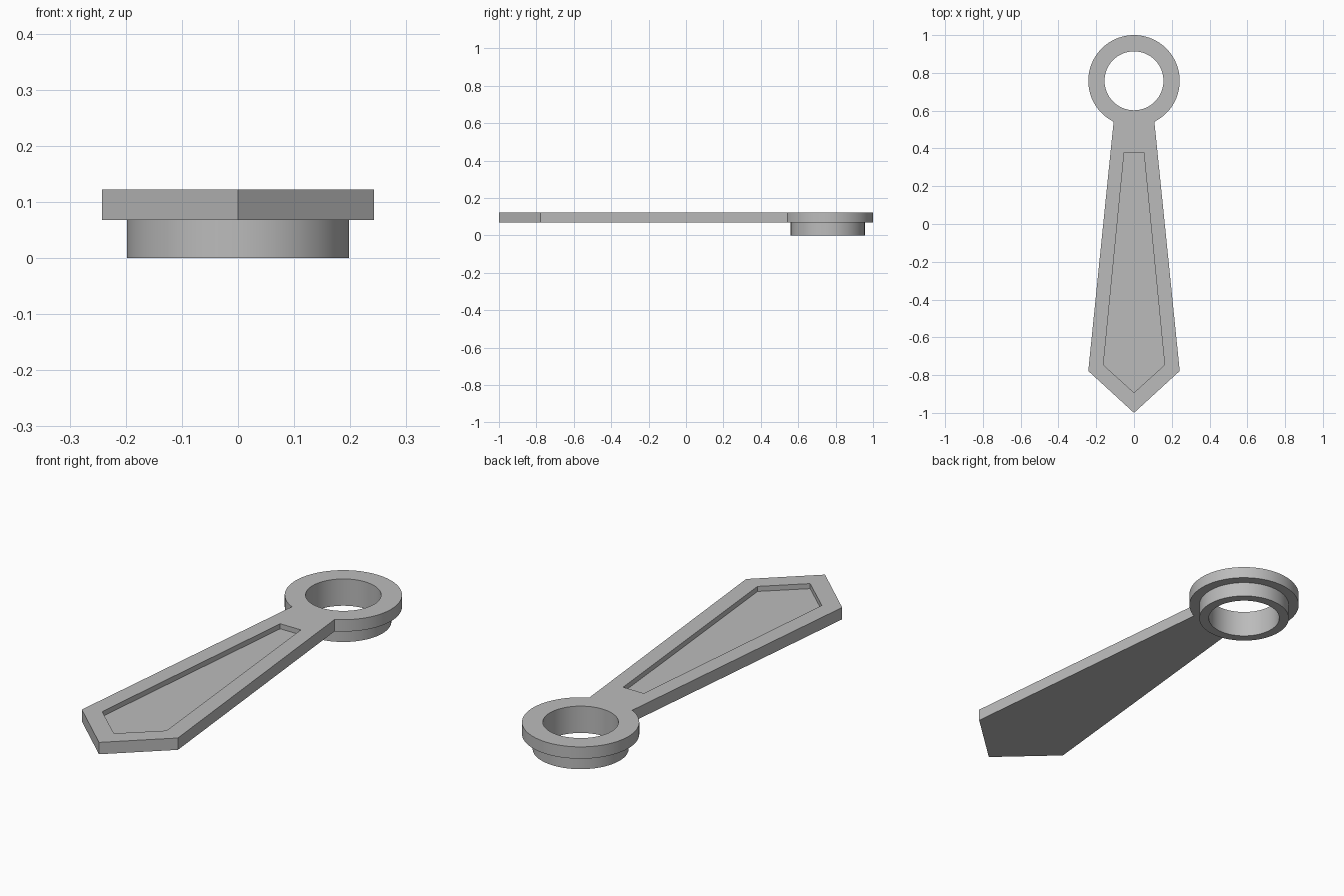
import bpy
import bmesh
from math import tau, radians
from mathutils import Matrix, Vector

if "Cube" in bpy.data.objects:
    bpy.data.objects.remove(bpy.data.objects["Cube"])

BOTTOM, TOP, FLOOR = 0.068, 0.122, 0.099
RING_Y = 0.758

grey = bpy.data.materials.new("plain grey")
grey.use_nodes = True
colour = (0.5, 0.5, 0.5, 1)
grey.diffuse_color = colour
grey.node_tree.nodes["Principled BSDF"].inputs["Base Color"].default_value = colour


def make_object(name, bm):
    bmesh.ops.recalc_face_normals(bm, faces=bm.faces)
    mesh = bpy.data.meshes.new(name)
    bm.to_mesh(mesh)
    bm.free()
    mesh.materials.append(grey)
    obj = bpy.data.objects.new(name, mesh)
    bpy.context.collection.objects.link(obj)
    return obj


def loop(bm, half, z):
    """Closed outline: tip, right-hand points, then their mirror images."""
    tip, *side = half
    points = [tip, *side, *[(-x, y) for x, y in reversed(side)]]
    return [bm.verts.new((x, y, z)) for x, y in points]


def bridge(bm, a, b):
    for i in range(len(a)):
        j = (i + 1) % len(a)
        bm.faces.new((a[i], a[j], b[j], b[i]))


# Tapered blade with a sunken panel in its upper face
outer = [(0, -1), (0.242, -0.778), (0.107, 0.55)]
inner = [(0, -0.893), (0.162, -0.746), (0.052, 0.378)]
bm = bmesh.new()
base = loop(bm, outer, BOTTOM)
rim = loop(bm, outer, TOP)
lip = loop(bm, inner, TOP)
panel = loop(bm, inner, FLOOR)
for a, b in ((base, rim), (rim, lip), (lip, panel)):
    bridge(bm, a, b)
bm.faces.new(base)
bm.faces.new(panel)
blade = make_object("blade_with_ring", bm)

# Flanged ring with a stepped collar below, lathed from its section
section = [(0.156, 0), (0.198, 0), (0.198, BOTTOM),
           (0.242, BOTTOM), (0.242, TOP), (0.156, TOP)]
bm = bmesh.new()
verts = [bm.verts.new((r, 0, z)) for r, z in section]
edges = [bm.edges.new((verts[i - 1], verts[i])) for i in range(len(verts))]
bmesh.ops.spin(bm, geom=verts + edges, cent=(0, 0, 0), axis=(0, 0, 1),
               angle=tau, steps=96, use_merge=True)
bmesh.ops.remove_doubles(bm, verts=bm.verts, dist=0.0001)
bmesh.ops.transform(bm, matrix=Matrix.Translation(Vector((0, RING_Y, 0))),
                    verts=bm.verts)
ring = make_object("ring", bm)

# Fuse the ring and the blade into one solid
union = blade.modifiers.new("join ring", "BOOLEAN")
union.operation = "UNION"
union.solver = "EXACT"
union.object = ring
bpy.ops.object.select_all(action="DESELECT")
blade.select_set(True)
bpy.context.view_layer.objects.active = blade
bpy.ops.object.modifier_apply(modifier=union.name)
bpy.data.objects.remove(ring)
bpy.ops.object.shade_smooth_by_angle(angle=radians(30))
